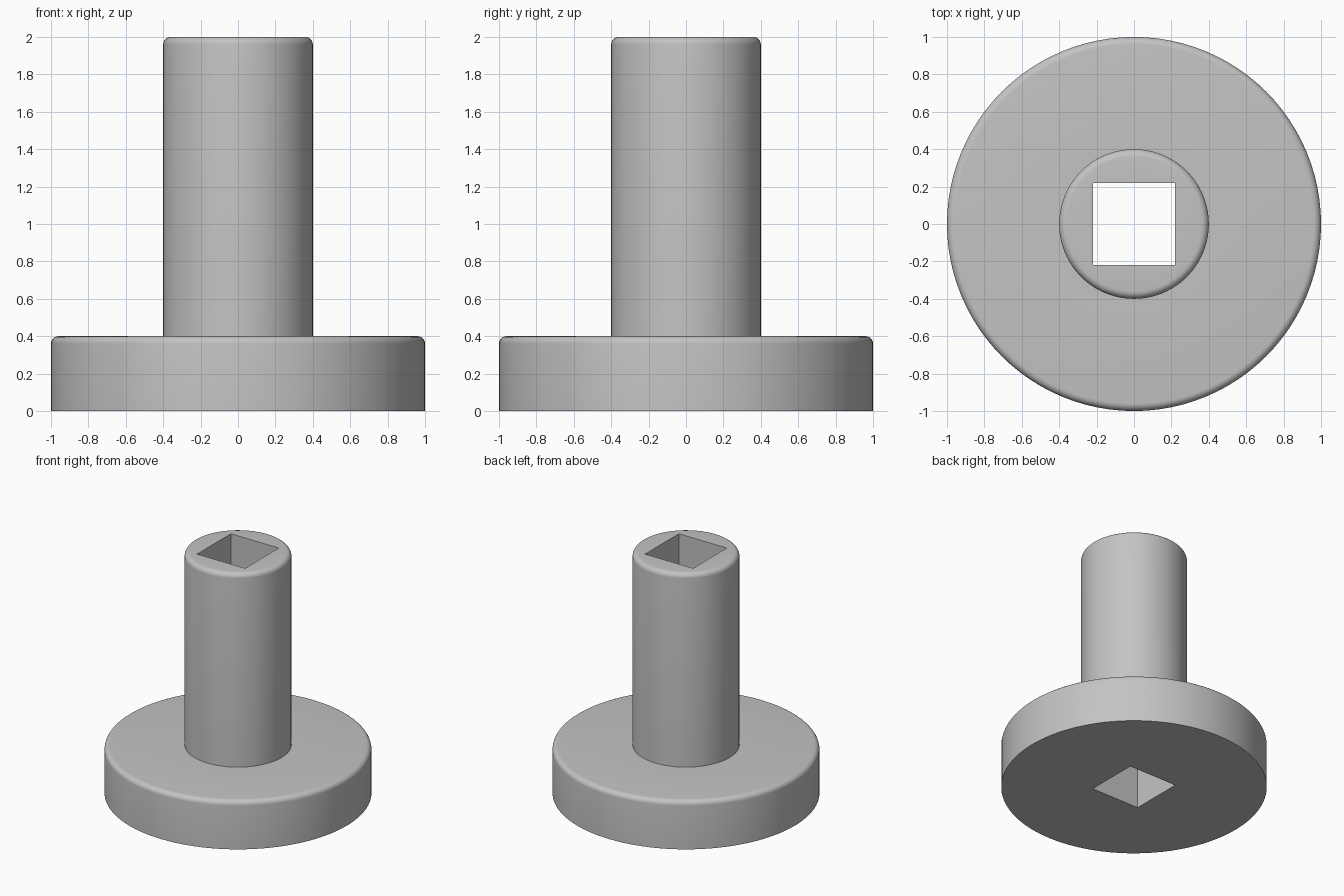
import bpy
import bmesh
from math import sin, cos, pi, radians

cube = bpy.data.objects.get("Cube")
if cube:
    bpy.data.objects.remove(cube, do_unlink=True)

SEGMENTS = 96          # multiple of 8, so the square corners fall on vertices
HOLE = 0.22            # half width of the square bore
FILLET = 0.04

grey = bpy.data.materials.new("grey")
grey.use_nodes = True
colour = (0.55, 0.55, 0.55, 1)
grey.diffuse_color = colour
grey.node_tree.nodes["Principled BSDF"].inputs["Base Color"].default_value = colour


def rounded_edge(radius, top, steps=6):
    """Quarter-circle profile from the side wall up to the top face."""
    angles = [i * pi / 2 / steps for i in range(steps + 1)]
    return [(radius - FILLET + FILLET * cos(a), top - FILLET + FILLET * sin(a))
            for a in angles]


def circle_ring(bm, radius, z):
    angles = [2 * pi * i / SEGMENTS for i in range(SEGMENTS)]
    return [bm.verts.new((radius * cos(a), radius * sin(a), z)) for a in angles]


def square_ring(bm, half, z):
    ring = circle_ring(bm, 1, z)
    for v in ring:
        scale = half / max(abs(v.co.x), abs(v.co.y))
        v.co.x *= scale
        v.co.y *= scale
    return ring


# Flange and stem outline, closed by the square bore through the middle
bm = bmesh.new()
profile = [(1, 0)] + rounded_edge(1, 0.4) + [(0.4, 0.4)] + rounded_edge(0.4, 2)
rings = [circle_ring(bm, r, z) for r, z in profile]
rings += [square_ring(bm, HOLE, 2), square_ring(bm, HOLE, 0)]
for a, b in zip(rings, rings[1:] + rings[:1]):
    for i in range(SEGMENTS):
        j = (i + 1) % SEGMENTS
        bm.faces.new((a[i], a[j], b[j], b[i]))
bmesh.ops.recalc_face_normals(bm, faces=bm.faces)

mesh = bpy.data.meshes.new("flanged_stem")
bm.to_mesh(mesh)
bm.free()
mesh.materials.append(grey)
stem = bpy.data.objects.new("flanged_stem", mesh)
bpy.context.collection.objects.link(stem)

# Smooth curved walls, crisp rims and bore
bpy.ops.object.select_all(action='DESELECT')
stem.select_set(True)
bpy.context.view_layer.objects.active = stem
bpy.ops.object.shade_smooth_by_angle(angle=radians(30))
